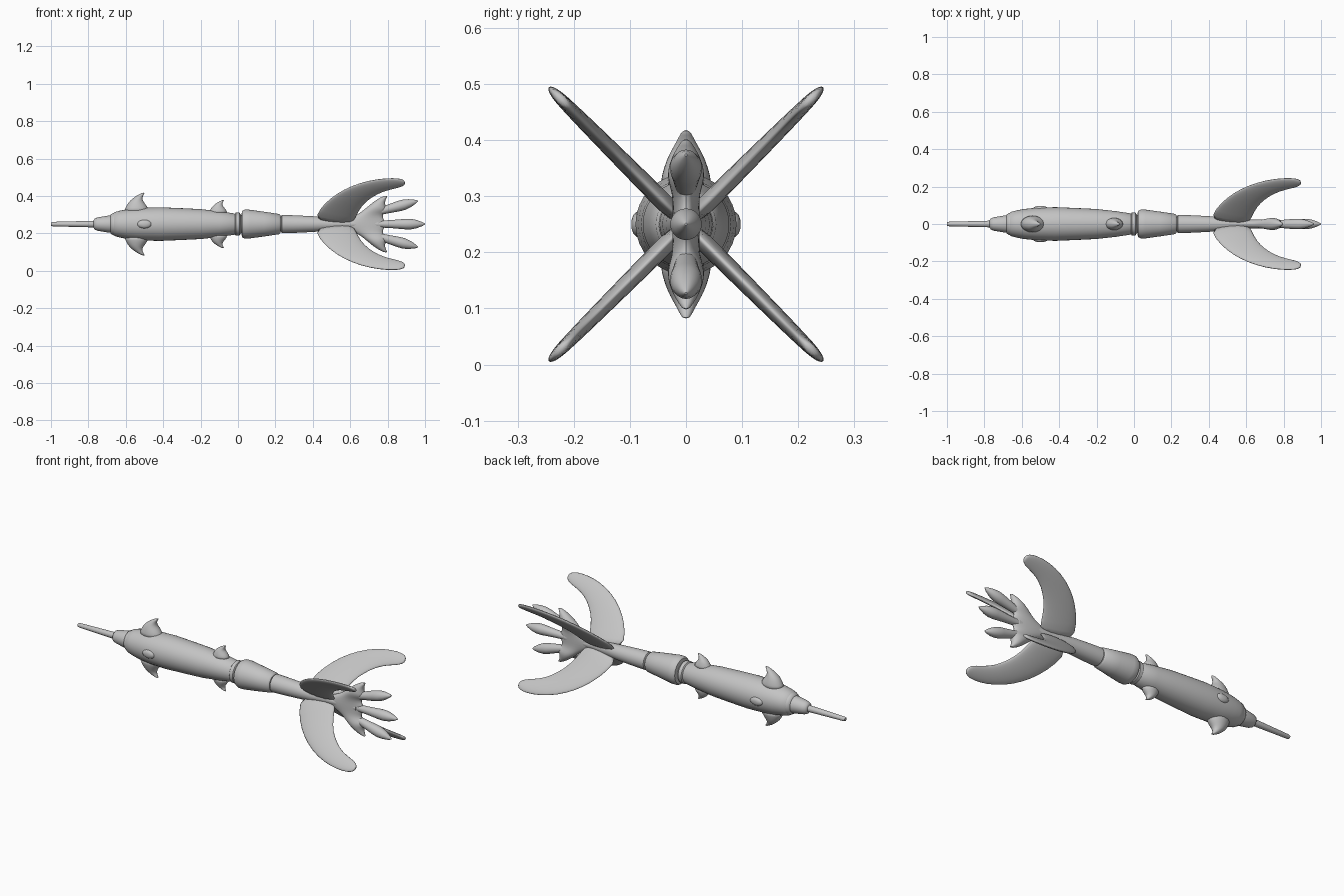
import bpy, math
from mathutils import Vector, Matrix

cube = bpy.data.objects.get("Cube")
if cube:
    bpy.data.objects.remove(cube, do_unlink=True)

grey = bpy.data.materials.new("plain grey")
grey.use_nodes = True
grey.diffuse_color = (0.55, 0.55, 0.55, 1)
grey.node_tree.nodes["Principled BSDF"].inputs["Base Color"].default_value = (0.55, 0.55, 0.55, 1)

AXIS = Matrix.Translation((0, 0, 0.25))


def loft(name, sections, u, v, matrix, sides=24, subdiv=0):
    """Skin ellipses given as (centre, half size along u, half size along v)."""
    verts, faces = [], []
    for c, a, b in sections:
        for i in range(sides):
            t = math.tau * i / sides
            verts.append(Vector(c) + u * a * math.cos(t) + v * b * math.sin(t))
    for r in range(len(sections) - 1):
        for i in range(sides):
            j = (i + 1) % sides
            faces.append((r * sides + i, r * sides + j, (r + 1) * sides + j, (r + 1) * sides + i))
    faces.append(tuple(reversed(range(sides))))
    faces.append(tuple(range(len(verts) - sides, len(verts))))
    mesh = bpy.data.meshes.new(name)
    mesh.from_pydata([matrix @ p for p in verts], [], faces)
    # consistent outward normals
    import bmesh
    bm = bmesh.new()
    bm.from_mesh(mesh)
    bmesh.ops.recalc_face_normals(bm, faces=bm.faces)
    bm.to_mesh(mesh)
    bm.free()
    mesh.materials.append(grey)
    ob = bpy.data.objects.new(name, mesh)
    bpy.context.collection.objects.link(ob)
    if subdiv:
        ob.modifiers.new("smooth", "SUBSURF").levels = subdiv
        ob.modifiers["smooth"].render_levels = subdiv
    bpy.ops.object.select_all(action="DESELECT")
    ob.select_set(True)
    bpy.context.view_layer.objects.active = ob
    bpy.ops.object.shade_smooth_by_angle(angle=math.radians(40))
    return ob


X, Y, Z = Vector((1, 0, 0)), Vector((0, 1, 0)), Vector((0, 0, 1))


def lathe(name, profile, matrix=AXIS):
    return loft(name, [((x, 0, 0), r, r) for x, r in profile], Y, Z, matrix, 32)


# Round segments along the main axis
lathe("nose_needle", [(-1, .009), (-.99, .012), (-.76, .018)])
lathe("nose_collar", [(-.772, .02), (-.765, .03), (-.75, .036), (-.69, .046), (-.67, .046)])
lathe("neck_ring", [(-.685, .04), (-.68, .052), (-.665, .06), (-.66, .06)])
lathe("main_body", [(-.668, .055), (-.66, .064), (-.63, .072), (-.59, .08), (-.52, .087), (-.42, .09),
                    (-.3, .085), (-.2, .08), (-.1, .069), (-.02, .057), (-.01, .05)])
lathe("waist_ring", [(-.02, .05), (-.012, .061), (.008, .061), (.015, .05)])
lathe("waist_joint", [(-.02, .048), (.04, .048)])
lathe("rear_segment", [(.018, .05), (.022, .07), (.035, .077), (.06, .077), (.14, .066), (.22, .054), (.228, .045)])
lathe("tail_boom", [(.2, .04), (.23, .04), (.234, .049), (.3, .047), (.4, .042), (.48, .036), (.57, .026), (.75, .02)])

# Curled fins above and below the body
HORN = [(-.03, .0, .075, .05), (.0, .002, .061, .044), (.022, -.001, .047, .037), (.04, 0, .032, .029),
        (.058, .012, .021, .018), (.072, .028, .013, .011), (.08, .04, .005, .005)]
for place, x, base, s in (("front", -.543, .088, 1), ("rear", -.107, .073, .74)):
    for side, sign in (("upper", 1), ("lower", -1)):
        rows = [((x + c * s, 0, base + h * s * (1 if place == "front" else .95)), a * s, b * s)
                for h, c, a, b in HORN]
        loft(f"{place}_{side}_fin", rows, X, Y, AXIS @ Matrix.Scale(sign, 4, Z), 16, 1)

# Small oval side bumps
for side, sign in (("left", 1), ("right", -1)):
    rows = [((-.5, sign * y, 0), a, a * .6) for y, a in ((.075, .042), (.088, .037), (.094, .027), (.097, .012))]
    loft(f"{side}_bump", rows, X, Z, AXIS, 16)

# Four sickle blades on the diagonals: pairs of leading and trailing edge points
EDGES = [((.40, .015), (.62, .0)), ((.43, .08), (.635, .04)), ((.49, .14), (.66, .09)),
         ((.56, .185), (.70, .13)), ((.65, .222), (.755, .165)), ((.75, .243), (.81, .183)),
         ((.83, .247), (.86, .194)), ((.877, .242), (.882, .203)), ((.892, .229), (.894, .214))]


def blade(name, angle):
    verts, faces, n = [], [], 12
    for k, (lead, trail) in enumerate(EDGES):
        p, q = (Vector((e[0], 0, e[1] * math.sqrt(2))) for e in (lead, trail))
        thick = .018 - .0012 * k
        for i in range(n):
            t = math.tau * i / n
            verts.append((p + q) / 2 + (q - p) / 2 * math.cos(t) + Y * thick * math.sin(t))
    turn = AXIS @ Matrix.Rotation(angle, 4, "X")
    ob = loft(name, [((0, 0, 0), 0, 0)] * len(EDGES), X, Y, turn, n, 1)
    for vert, co in zip(ob.data.vertices, verts):
        vert.co = turn @ co
    import bmesh
    bm = bmesh.new()
    bm.from_mesh(ob.data)
    bmesh.ops.recalc_face_normals(bm, faces=bm.faces)
    bm.to_mesh(ob.data)
    bm.free()


for k, label in enumerate(("upper_right", "lower_right", "lower_left", "upper_left")):
    blade(f"{label}_blade", math.radians(45 + 90 * k))

# Webbed fan: height, front edge, scalloped back edge, half thickness
FAN = [(0, .50, .80, .026), (.03, .59, .775, .024), (.055, .645, .775, .025), (.075, .67, .80, .032),
       (.095, .695, .79, .034), (.12, .725, .785, .026), (.142, .76, .795, .013), (.152, .785, .80, .005)]
rows = [((((a + b) / 2), 0, s * h), (b - a) / 2, w) for s, part in ((-1, FAN[:0:-1]), (1, FAN))
        for h, a, b, w in part]
loft("tail_fan", rows, X, Y, AXIS, 16, 1)

# Three pointed spikes
SPIKE = [(0, .018), (.07, .022), (.14, .028), (.17, .028), (.2, .022), (.23, .011), (.245, .002)]
for label, x, z, tilt in (("centre", .755, 0, 0), ("upper", .725, .06, -15), ("lower", .725, -.06, 15)):
    lathe(f"{label}_spike", SPIKE,
          AXIS @ Matrix.Translation((x, 0, z)) @ Matrix.Rotation(math.radians(tilt), 4, "Y"))
